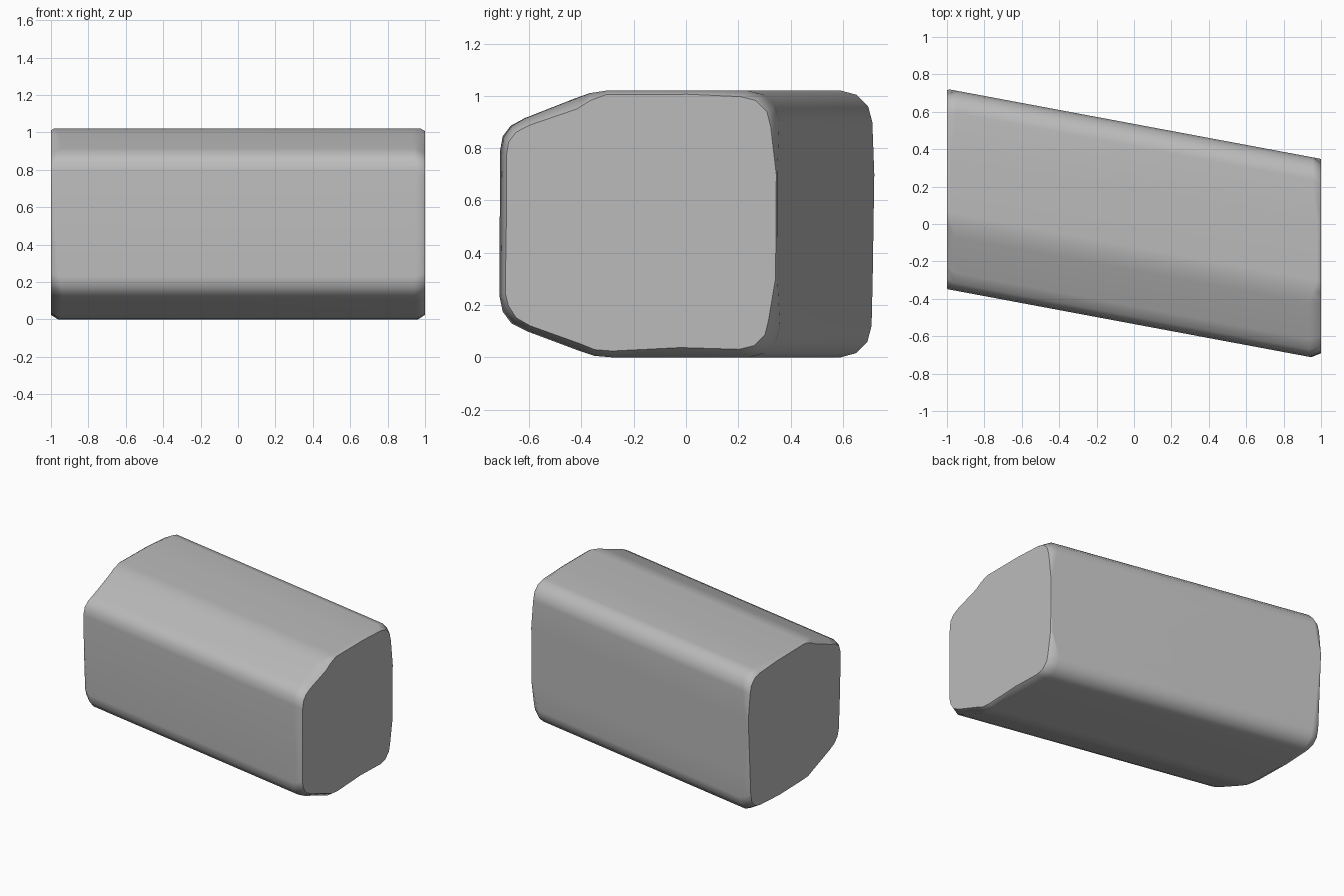
import bpy, bmesh
from math import sin, cos, radians
from mathutils import Vector

old = bpy.data.objects.get("Cube")
if old:
    bpy.data.objects.remove(old, do_unlink=True)

SKEW = 0.187      # the block drifts toward the front from -x to +x
BACK = 0.535
TOP = 1.02
RADIUS = 0.12
CENTRE = Vector((0, 0.51))

stone = bpy.data.materials.new("plain grey")
stone.use_nodes = True
GREY = (0.5, 0.5, 0.5, 1)
stone.diffuse_color = GREY
stone.node_tree.nodes["Principled BSDF"].inputs["Base Color"].default_value = GREY


def back_corner(z, start, trims):
    """Rounded corner on the back edge."""
    return [(BACK - RADIUS + RADIUS * cos(radians(start + 30 * i)),
             z + RADIUS * sin(radians(start + 30 * i)), *trims) for i in range(4)]


# Cross-section as (y, z, trim at +x end, trim at -x end)
section = [
    (-0.10, 0.00, 0.025, 0.03), (0.18, 0.00, 0.04, 0.025),
    *back_corner(RADIUS, -90, (0.04, 0.045)),
    (BACK, 0.30, 0.006, 0.03), (BACK, 0.70, 0.003, 0.008),
    *back_corner(TOP - RADIUS, 0, (0.03, 0.035)),
    (0.20, TOP, 0.015, 0.015), (-0.12, TOP, 0.015, 0.01),
    (-0.19, 1.01, 0.03, 0.02), (-0.25, 0.99, 0.045, 0.03),
    (-0.44, 0.915, 0.04, 0.035), (-0.495, 0.885, 0.04, 0.025),
    (-0.525, 0.845, 0.04, 0.012), (-BACK, 0.79, 0.04, 0.004),
    (-BACK, 0.50, 0.035, 0.012), (-BACK, 0.23, 0.035, 0.028),
    (-0.525, 0.175, 0.04, 0.035), (-0.49, 0.13, 0.035, 0.04),
    (-0.43, 0.10, 0.03, 0.04), (-0.23, 0.025, 0.03, 0.035),
    (-0.17, 0.006, 0.025, 0.03),
]

bm = bmesh.new()


def ring(side, is_cap):
    verts = []
    for y, z, plus_trim, minus_trim in section:
        trim = plus_trim if side > 0 else minus_trim
        point = Vector((y, z))
        x = side * (1 - 1.5 * trim)
        if is_cap:
            point -= (point - CENTRE).normalized() * trim
            x = side
        verts.append(bm.verts.new((x, point.x - SKEW * x, point.y)))
    return verts


# Skewed body with trimmed end edges and flat end caps
rings = [ring(-1, True), ring(-1, False), ring(1, False), ring(1, True)]
for a, b in zip(rings, rings[1:]):
    for i in range(len(a)):
        j = (i + 1) % len(a)
        bm.faces.new((a[i], a[j], b[j], b[i]))
bm.faces.new(rings[0])
bm.faces.new(rings[-1])
bmesh.ops.recalc_face_normals(bm, faces=bm.faces)

mesh = bpy.data.meshes.new("stone_block")
bm.to_mesh(mesh)
bm.free()
mesh.materials.append(stone)
block = bpy.data.objects.new("stone_block", mesh)
bpy.context.collection.objects.link(block)

# Soft rounded edges with crisp flats
bpy.ops.object.select_all(action='DESELECT')
block.select_set(True)
bpy.context.view_layer.objects.active = block
bpy.ops.object.shade_smooth_by_angle(angle=radians(40))
weighted = block.modifiers.new("flat_shading", 'WEIGHTED_NORMAL')
weighted.keep_sharp = True
